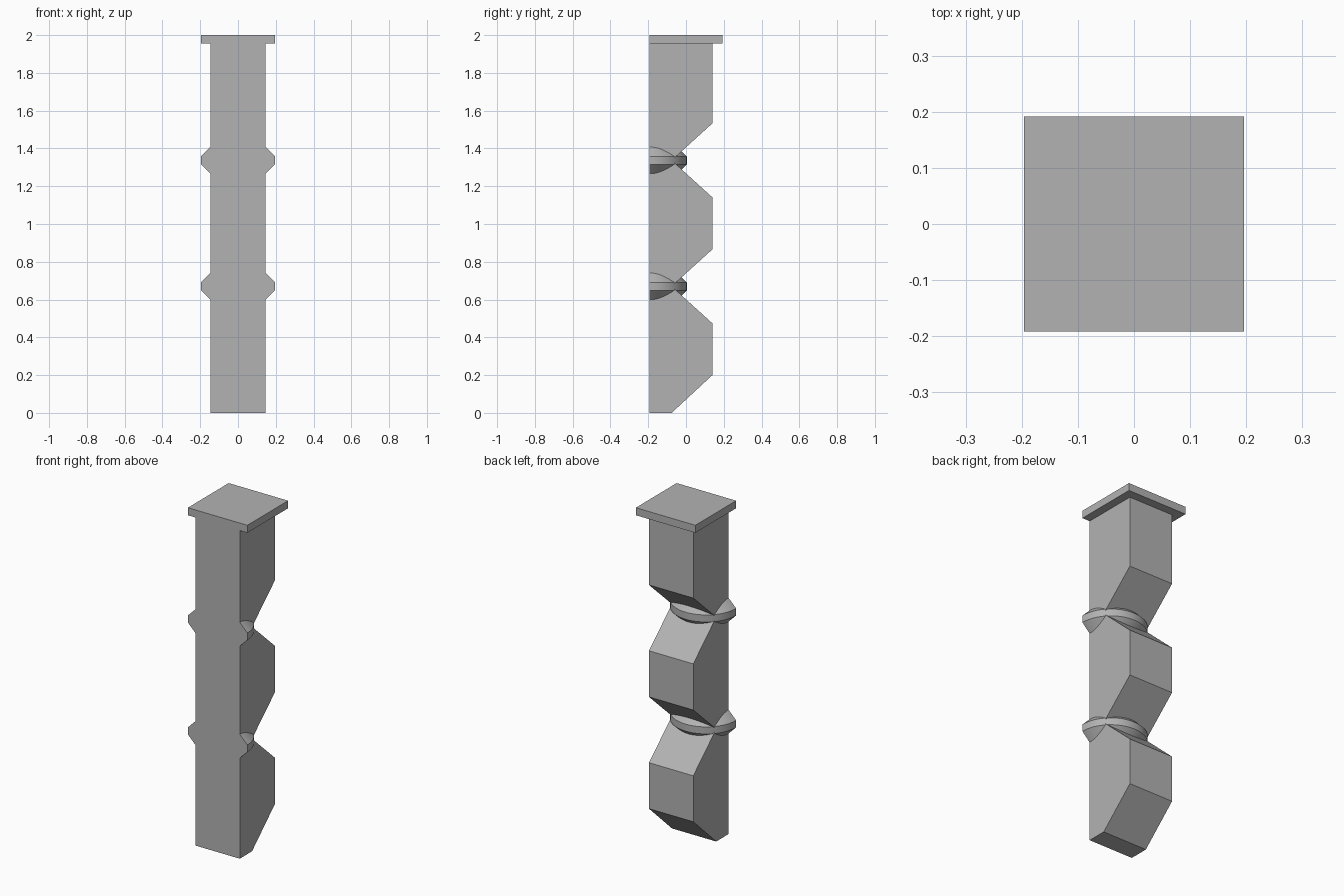
import bpy, bmesh, math

if "Cube" in bpy.data.objects:
    bpy.data.objects.remove(bpy.data.objects["Cube"])

grey = bpy.data.materials.new("stone grey")
grey.use_nodes = True
COLOR = (0.45, 0.45, 0.45, 1)
grey.diffuse_color = COLOR
grey.node_tree.nodes["Principled BSDF"].inputs["Base Color"].default_value = COLOR

FRONT = -0.192      # shared front plane
HALF_W = 0.146      # half width of the post
RING_R = 0.196      # outer radius of the half rings
NOTCHES = (0.67, 1.337)


def finish(name, bm):
    bmesh.ops.recalc_face_normals(bm, faces=bm.faces)
    mesh = bpy.data.meshes.new(name)
    bm.to_mesh(mesh)
    bm.free()
    mesh.materials.append(grey)
    obj = bpy.data.objects.new(name, mesh)
    bpy.context.collection.objects.link(obj)
    return obj


def extrude_profile(name, profile, half_width):
    """Extrude a (y, z) outline across x."""
    bm = bmesh.new()
    face = bm.faces.new([bm.verts.new((-half_width, y, z)) for y, z in profile])
    new = bmesh.ops.extrude_face_region(bm, geom=[face])["geom"]
    verts = [v for v in new if isinstance(v, bmesh.types.BMVert)]
    bmesh.ops.translate(bm, verts=verts, vec=(2 * half_width, 0, 0))
    return finish(name, bm)


def half_ring(name, z, steps=32):
    """Double-cone disc with a flat rim, cut off at the front plane."""
    bm = bmesh.new()
    inner, rim, slope_h = 0.08, 0.021, RING_R - 0.08
    section = [(0, rim + slope_h), (inner, rim + slope_h), (RING_R, rim),
               (RING_R, -rim), (inner, -rim - slope_h), (0, -rim - slope_h)]
    verts = [bm.verts.new((r, FRONT, z + h)) for r, h in section]
    face = bm.faces.new(verts)
    bmesh.ops.spin(bm, geom=[face] + face.edges[:] + verts, cent=(0, FRONT, z),
                   axis=(0, 0, 1), angle=math.pi, steps=steps)
    bmesh.ops.remove_doubles(bm, verts=bm.verts, dist=1e-5)
    obj = finish(name, bm)
    bpy.ops.object.select_all(action="DESELECT")
    obj.select_set(True)
    bpy.context.view_layer.objects.active = obj
    bpy.ops.object.shade_smooth_by_angle(angle=math.radians(25))
    return obj


# Post with V-shaped notches cut into its back
BACK, NOTCH_Y, RISE = 0.14, -0.076, 0.196
outline = [(FRONT, 0), (NOTCH_Y, 0), (BACK, 0.2)]
for z in NOTCHES:
    outline += [(BACK, z - RISE), (NOTCH_Y, z), (BACK, z + RISE)]
outline += [(BACK, 1.955), (FRONT, 1.955)]
extrude_profile("notched_post", outline, HALF_W)

# Square cap
cap = [(FRONT, 1.955), (-FRONT, 1.955), (-FRONT, 2), (FRONT, 2)]
extrude_profile("top_cap", cap, RING_R)

# Half rings binding the post at each notch
for label, z in zip(("lower", "upper"), NOTCHES):
    half_ring(label + "_half_ring", z)
